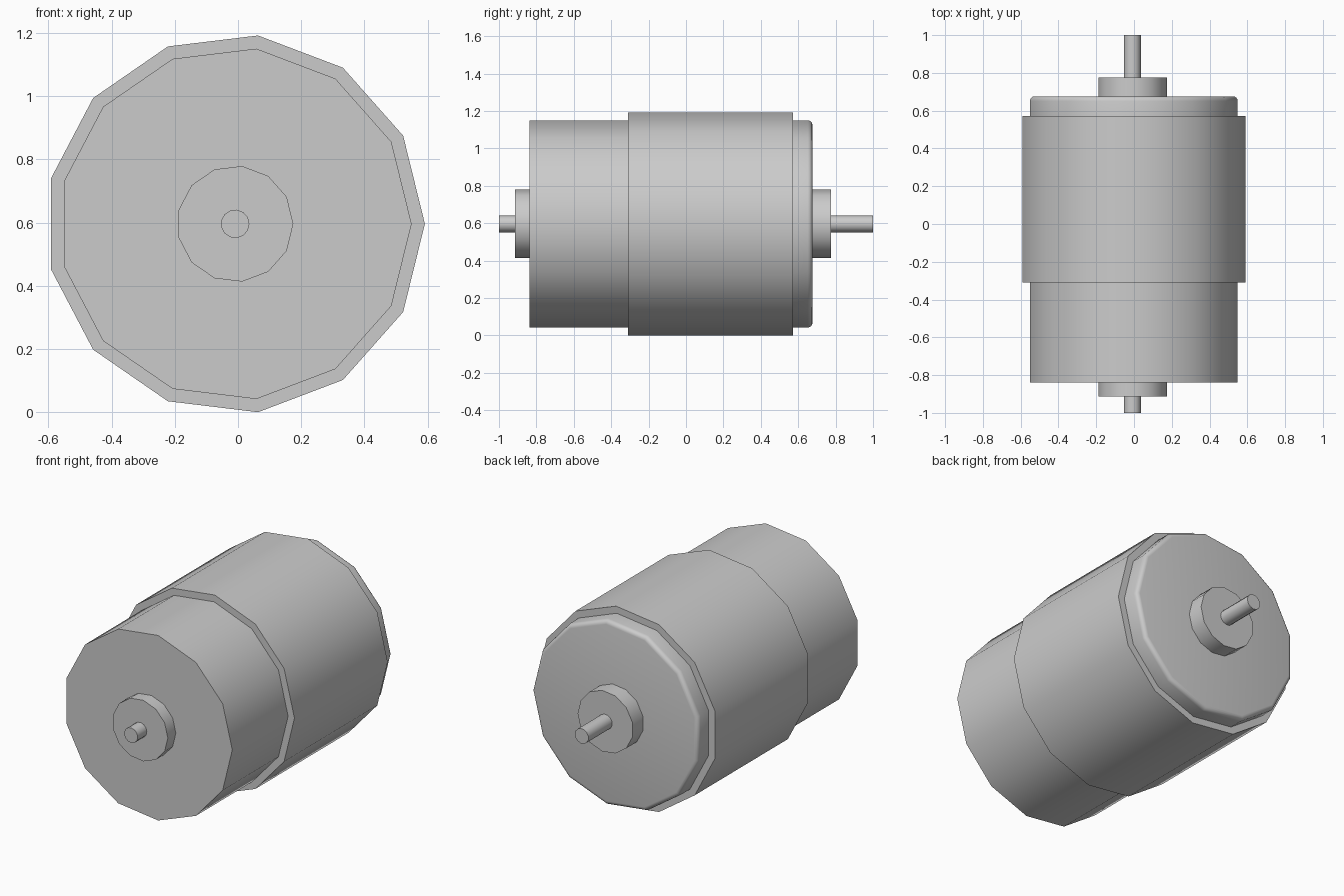
import bpy, math

SIDES = 13
AXIS_X, AXIS_Z = -0.009, 0.596

cube = bpy.data.objects.get("Cube")
if cube:
    bpy.data.objects.remove(cube, do_unlink=True)

metal = bpy.data.materials.new("grey_metal")
metal.use_nodes = True
metal.diffuse_color = (0.6, 0.6, 0.6, 1)
metal.node_tree.nodes["Principled BSDF"].inputs["Base Color"].default_value = (0.6, 0.6, 0.6, 1)


def turned_part(name, profile):
    """Closed solid turned about the y axis from (y, radius) points, front to back."""
    verts, faces = [], []
    for y, r in profile:
        for i in range(SIDES):
            a = math.tau * i / SIDES
            verts.append((r * math.cos(a), y, r * math.sin(a)))
    for k in range(len(profile) - 1):
        for i in range(SIDES):
            j = (i + 1) % SIDES
            low, high = k * SIDES, (k + 1) * SIDES
            faces.append((low + i, high + i, high + j, low + j))
    faces.append(tuple(range(SIDES)))
    last = (len(profile) - 1) * SIDES
    faces.append(tuple(last + i for i in reversed(range(SIDES))))
    mesh = bpy.data.meshes.new(name)
    mesh.from_pydata(verts, [], faces)
    mesh.materials.append(metal)
    obj = bpy.data.objects.new(name, mesh)
    obj.location = (AXIS_X, 0, AXIS_Z)
    bpy.context.collection.objects.link(obj)
    bpy.ops.object.select_all(action="DESELECT")
    obj.select_set(True)
    bpy.context.view_layer.objects.active = obj
    bpy.ops.object.shade_smooth_by_angle(angle=math.radians(30))
    return obj


def cylinder(name, radius, front, back):
    return turned_part(name, [(front, radius), (back, radius)])


# Main housing and the wider sleeve around it
BODY_R, BODY_BACK, ROUND = 0.558, 0.676, 0.025
cylinder("front_housing", BODY_R, -0.838, -0.29)
cylinder("sleeve", 0.6, -0.31, 0.572)

# Rear cap with a rounded rim
rim = []
for step in range(5):
    a = math.pi / 2 * step / 4
    rim.append((BODY_BACK - ROUND + ROUND * math.sin(a),
                BODY_R - ROUND + ROUND * math.cos(a)))
turned_part("rear_cap", [(0.55, BODY_R)] + rim)

# Bearing bosses and shaft ends
cylinder("front_boss", 0.184, -0.914, -0.82)
cylinder("rear_boss", 0.184, 0.66, 0.775)
cylinder("front_shaft", 0.045, -1.0, -0.9)
cylinder("rear_shaft", 0.045, 0.76, 1.0)
